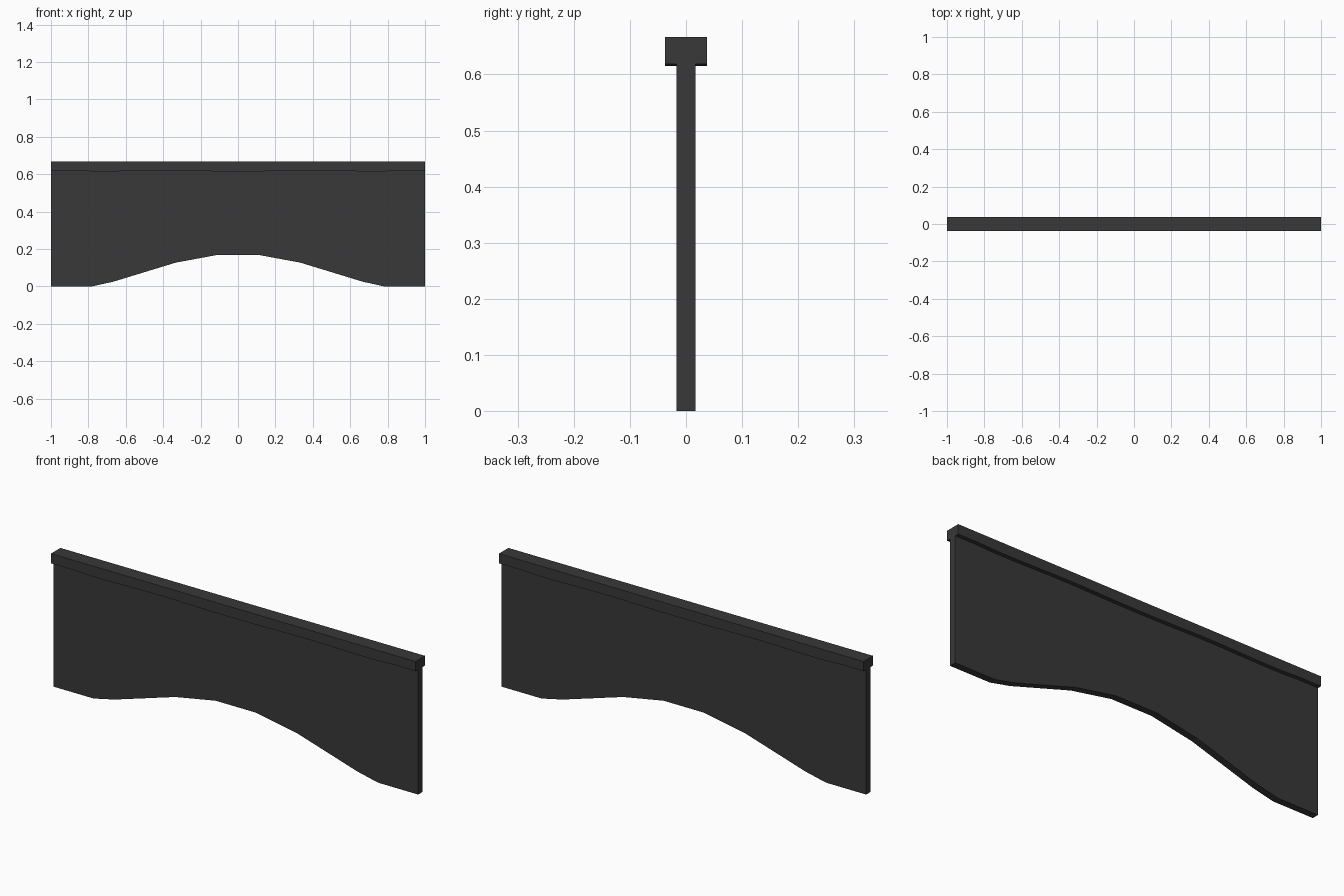
import bpy
import bmesh
from mathutils import Vector

if "Cube" in bpy.data.objects:
    bpy.data.objects.remove(bpy.data.objects["Cube"])

dark = bpy.data.materials.new("dark_grey")
dark.diffuse_color = (0.04, 0.04, 0.04, 1)
dark.use_nodes = True
dark.node_tree.nodes["Principled BSDF"].inputs["Base Color"].default_value = dark.diffuse_color


def slab(name, half_lower_edge, top, half_depth):
    """Extrude an x-mirrored outline along y; the lower edge runs from the left end to the middle."""
    lower = half_lower_edge + [(-x, z) for x, z in reversed(half_lower_edge)]
    outline = lower + [(1, top), (-1, top)]
    bm = bmesh.new()
    face = bm.faces.new([bm.verts.new((x, -half_depth, z)) for x, z in outline])
    out = bmesh.ops.extrude_face_region(bm, geom=[face])
    moved = [g for g in out["geom"] if isinstance(g, bmesh.types.BMVert)]
    bmesh.ops.translate(bm, verts=moved, vec=Vector((0, 2 * half_depth, 0)))
    bmesh.ops.recalc_face_normals(bm, faces=bm.faces)
    mesh = bpy.data.meshes.new(name)
    bm.to_mesh(mesh)
    bm.free()
    mesh.materials.append(dark)
    obj = bpy.data.objects.new(name, mesh)
    bpy.context.collection.objects.link(obj)
    return obj


# Thin panel with a shallow arch cut from its lower edge
slab("arched_panel",
     [(-1, 0), (-0.78, 0), (-0.667, 0.025), (-0.333, 0.127), (-0.111, 0.168)],
     0.625, 0.017)

# Wider top rail with a slightly wavy underside
slab("top_rail",
     [(-1, 0.619), (-0.89, 0.619), (-0.78, 0.615), (-0.667, 0.615),
      (-0.444, 0.619), (-0.333, 0.619), (-0.111, 0.615)],
     0.667, 0.037)
